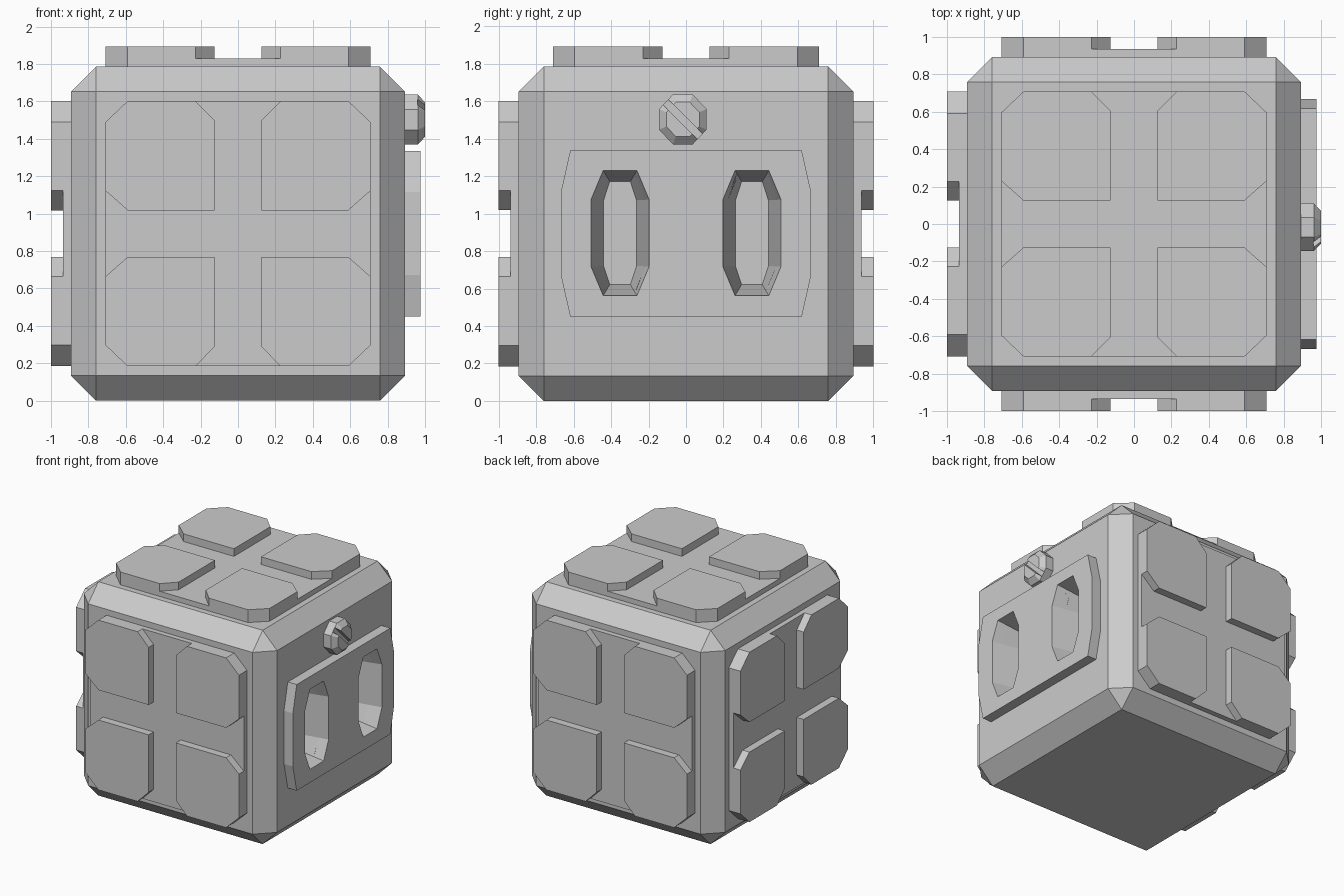
import bpy, bmesh, math
from mathutils import Matrix, Vector

if "Cube" in bpy.data.objects:
    bpy.data.objects.remove(bpy.data.objects["Cube"])

H = 0.893                                   # half size of the cube body
CENTRE = Matrix.Translation((0, 0, H))


def side(angle):
    """Frame for a wall: u across, v up, d outwards; 0 = front, 90 = right."""
    return CENTRE @ Matrix.Rotation(math.radians(angle), 4, 'Z') @ Matrix.Rotation(math.pi / 2, 4, 'X')


def finish(name, bm):
    bmesh.ops.recalc_face_normals(bm, faces=bm.faces)
    me = bpy.data.meshes.new(name)
    bm.to_mesh(me)
    bm.free()
    ob = bpy.data.objects.new(name, me)
    bpy.context.collection.objects.link(ob)
    return ob


def loft(name, frame, *rings):
    """Closed solid through rings of (outline, distance from centre)."""
    bm = bmesh.new()
    vs = [[bm.verts.new(frame @ Vector((u, v, d))) for u, v in pts] for pts, d in rings]
    bm.faces.new(vs[0])
    bm.faces.new(vs[-1])
    n = len(vs[0])
    for a, b in zip(vs, vs[1:]):
        for i in range(n):
            j = (i + 1) % n
            bm.faces.new((a[i], a[j], b[j], b[i]))
    return finish(name, bm)


def octagon(cu, cv, hu, hv, eu, ev):
    """Half sizes hu, hv; half lengths of the straight edges eu, ev."""
    p = [(hu, ev), (eu, hv), (-eu, hv), (-hu, ev), (-hu, -ev), (-eu, -hv), (eu, -hv), (hu, -ev)]
    return [(cu + u, cv + v) for u, v in p]


def cut(target, cutter):
    m = target.modifiers.new("cut", 'BOOLEAN')
    m.operation, m.solver, m.object = 'DIFFERENCE', 'EXACT', cutter
    bpy.context.view_layer.objects.active = target
    bpy.ops.object.modifier_apply(modifier=m.name)


# Chamfered cube body
bm = bmesh.new()
bmesh.ops.create_cube(bm, size=2 * H, matrix=CENTRE)
bmesh.ops.bevel(bm, geom=bm.edges[:], offset=0.134, segments=1, affect='EDGES')
body = finish("body", bm)

# Raised panels with four pads each, on the top and three walls
pad = [(0.125, 0.125), (0.59, 0.125), (0.709, 0.23), (0.709, 0.596),
       (0.59, 0.709), (0.228, 0.709), (0.125, 0.605)]
for name, frame in (("top", CENTRE), ("front", side(0)), ("back", side(180)), ("left", side(-90))):
    loft(name + "_panel", frame, (octagon(0, 0, 0.709, 0.709, 0.59, 0.596), 0.86), 
         (octagon(0, 0, 0.709, 0.709, 0.59, 0.596), 0.936))
    for su in (-1, 1):
        for sv in (-1, 1):
            pts = [(su * u, sv * v) for u, v in pad]
            loft(f"{name}_pad_{su}_{sv}", frame, (pts, 0.9), (pts, 1.0))

# Socket plate on the right wall
right = side(90)
outline = octagon(0, 0, 0.668, 0.443, 0.618, 0.222)
plate = loft("socket_plate", right, (outline, 0.86), (outline, 0.975))

# Two tapered slots sunk through the plate into the body
for cu in (-0.352, 0.352):
    slot = loft("slot_cutter", right,
                (octagon(cu, 0.003, 0.155, 0.334, 0.09, 0.179), 0.975),
                (octagon(cu, 0.003, 0.088, 0.275, 0.055, 0.175), 0.675))
    # extend the mouth outwards so the cut is clean
    mouth = loft("mouth_cutter", right,
                 (octagon(cu, 0.003, 0.1552, 0.3342, 0.0902, 0.1791), 0.976),
                 (octagon(cu, 0.003, 0.088, 0.275, 0.055, 0.175), 0.675))
    bpy.data.objects.remove(slot)
    cut(plate, mouth)
    cut(body, mouth)
    bpy.data.objects.remove(mouth)

# Screw head with a diagonal groove
ku, kv = -0.017, 1.503 - H
knob = loft("screw_head", right,
            (octagon(ku, kv, 0.127, 0.133, 0.053, 0.055), 0.86),
            (octagon(ku, kv, 0.127, 0.133, 0.053, 0.055), 0.962),
            (octagon(ku, kv, 0.088, 0.092, 0.037, 0.038), 1.0))
a = Vector((0.707, -0.707)) * 0.25
b = Vector((0.707, 0.707)) * 0.02
k = Vector((ku, kv))
bar = [k + a + b, k - a + b, k - a - b, k + a - b]
groove = loft("groove_cutter", right, (bar, 0.96), (bar, 1.05))
cut(knob, groove)
bpy.data.objects.remove(groove)
